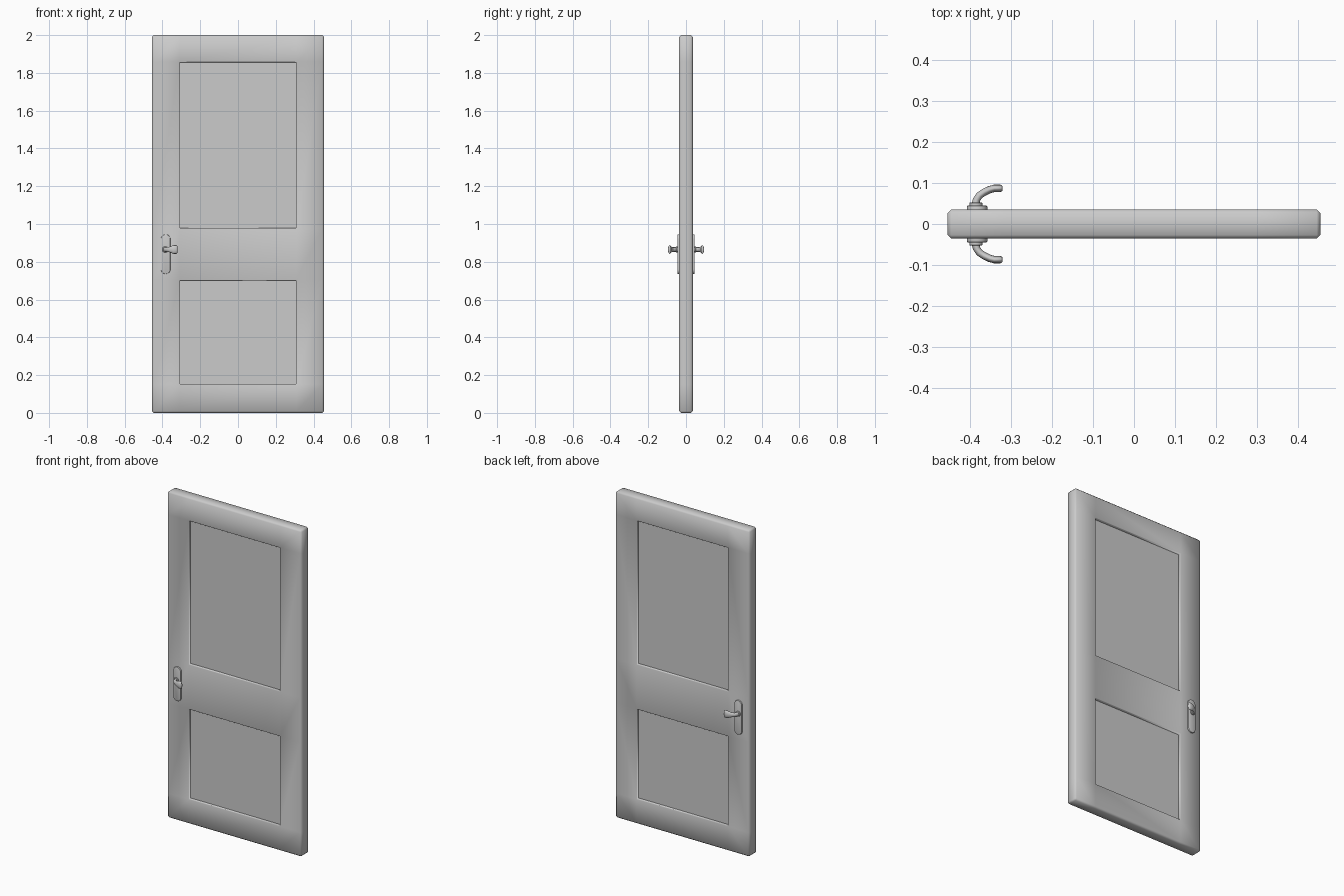
import bpy, bmesh, math
from mathutils import Vector

cube = bpy.data.objects.get("Cube")
if cube:
    bpy.data.objects.remove(cube, do_unlink=True)

HALF_DEPTH = 0.036
HANDLE_X, HANDLE_Z = -0.383, 0.865

grey = bpy.data.materials.new("plain_grey")
grey.use_nodes = True
colour = (0.6, 0.6, 0.6, 1)
grey.diffuse_color = colour
grey.node_tree.nodes["Principled BSDF"].inputs["Base Color"].default_value = colour


def finish(name, bm, sharp_angle=None):
    """Turn a bmesh into a smooth-shaded object, with optional sharp edges by angle."""
    bmesh.ops.recalc_face_normals(bm, faces=bm.faces)
    for f in bm.faces:
        f.smooth = True
    if sharp_angle:
        for e in bm.edges:
            e.smooth = e.calc_face_angle(0) < math.radians(sharp_angle)
    mesh = bpy.data.meshes.new(name)
    bm.to_mesh(mesh)
    bm.free()
    mesh.materials.append(grey)
    obj = bpy.data.objects.new(name, mesh)
    bpy.context.collection.objects.link(obj)
    return obj


def build_door():
    """Slab laid out as stiles and rails, with two sunken panels on each side."""
    xs = (-0.455, -0.309, 0.309, 0.455)
    zs = (0, 0.151, 0.704, 0.976, 1.859, 2)
    bm = bmesh.new()
    grid = [[bm.verts.new((x, -HALF_DEPTH, z)) for x in xs] for z in zs]
    for low, high in zip(grid, grid[1:]):
        for i in range(len(xs) - 1):
            bm.faces.new((low[i], low[i + 1], high[i + 1], high[i]))
    front = list(bm.faces)
    new = bmesh.ops.extrude_face_region(bm, geom=front, use_keep_orig=True)["geom"]
    bmesh.ops.translate(bm, vec=(0, 2 * HALF_DEPTH, 0),
                        verts=[v for v in new if isinstance(v, bmesh.types.BMVert)])
    bmesh.ops.recalc_face_normals(bm, faces=bm.faces)

    # Chamfered outer edges
    outer = [e for e in bm.edges if e.calc_face_angle(0) > 1]
    bmesh.ops.bevel(bm, geom=outer, offset=0.009, segments=1, affect='EDGES')

    # Sunken panels: a small chamfer, then a steep wall
    bm.normal_update()
    panels = []
    for f in bm.faces:
        c = f.calc_center_median()
        in_panel = zs[1] < c.z < zs[2] or zs[3] < c.z < zs[4]
        if abs(f.normal.y) > 0.9 and abs(c.x) < 0.1 and in_panel:
            panels.append(f)
    for thickness, depth in ((0.004, -0.004), (0.0005, -0.011)):
        bmesh.ops.inset_individual(bm, faces=panels, thickness=thickness, depth=depth)
    for f in panels:
        for e in f.edges:
            e.smooth = False
    finish("door_slab", bm)


def build_plate(name, side):
    """Upright plate with round ends."""
    radius, z_low, z_high = 0.025, 0.76, 0.92
    bm = bmesh.new()
    rim = []
    for centre, start in ((z_high, 0), (z_low, math.pi)):
        for i in range(13):
            a = start + math.pi * i / 12
            rim.append(bm.verts.new((HANDLE_X + radius * math.cos(a), side * 0.034,
                                     centre + radius * math.sin(a))))
    face = bm.faces.new(rim)
    new = bmesh.ops.extrude_face_region(bm, geom=[face], use_keep_orig=True)["geom"]
    top = [v for v in new if isinstance(v, bmesh.types.BMVert)]
    bmesh.ops.translate(bm, vec=(0, side * 0.011, 0), verts=top)
    edges = [e for e in bm.edges if all(v in top for v in e.verts)]
    bmesh.ops.bevel(bm, geom=edges, offset=0.003, segments=2, affect='EDGES', profile=0.5)
    finish(name, bm, 40)


def loft(name, sections, side, sharp_angle, sides=16):
    """Skin oval rings (x, y, flat radius, upright radius) along a level path."""
    bm = bmesh.new()
    rings = []
    for i, (x, y, flat, upright) in enumerate(sections):
        a = sections[max(i - 1, 0)]
        b = sections[min(i + 1, len(sections) - 1)]
        along = Vector((b[0] - a[0], b[1] - a[1])).normalized()
        ring = []
        for k in range(sides):
            t = math.tau * k / sides
            offset = flat * math.cos(t)
            ring.append(bm.verts.new((x - along.y * offset, side * (y + along.x * offset),
                                      HANDLE_Z + upright * math.sin(t))))
        rings.append(ring)
    for a, b in zip(rings, rings[1:]):
        for k in range(sides):
            n = (k + 1) % sides
            bm.faces.new((a[k], a[n], b[n], b[k]))
    bm.faces.new(rings[0])
    bm.faces.new(rings[-1])
    finish(name, bm, sharp_angle)


rose = [(-0.386, 0.042, 0.016, 0.016), (-0.386, 0.051, 0.016, 0.016),
        (-0.386, 0.053, 0.014, 0.014)]
lever = [(-0.386, 0.050, 0.010, 0.012), (-0.384, 0.060, 0.009, 0.012),
         (-0.377, 0.070, 0.009, 0.012), (-0.365, 0.078, 0.009, 0.014),
         (-0.352, 0.084, 0.009, 0.019), (-0.341, 0.087, 0.009, 0.023),
         (-0.326, 0.087, 0.009, 0.023), (-0.321, 0.087, 0.006, 0.018)]

build_door()
for label, side in (("front", -1), ("back", 1)):
    build_plate(label + "_handle_plate", side)
    loft(label + "_handle_rose", rose, side, 40)
    loft(label + "_handle_lever", lever, side, 60)
